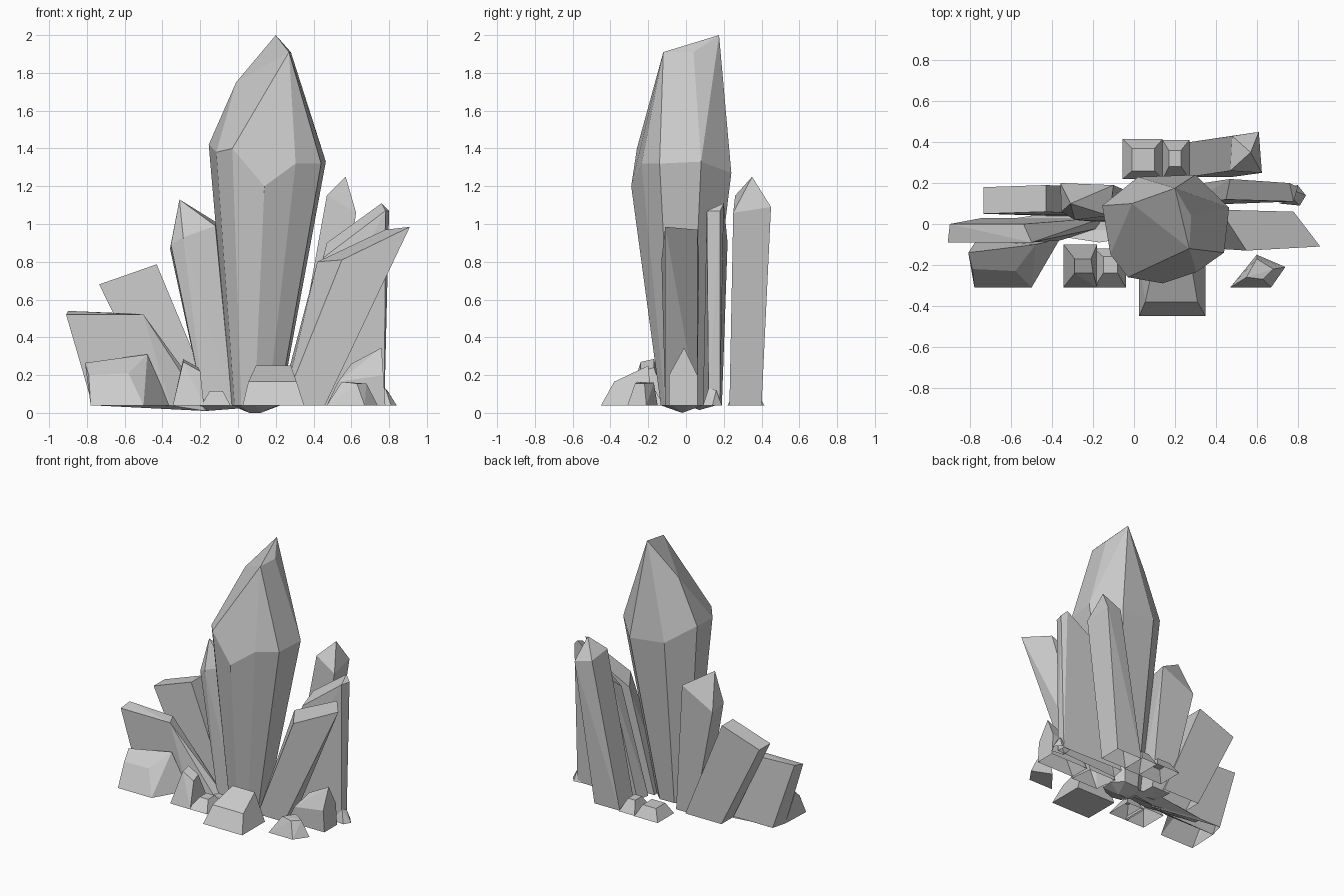
import bpy, bmesh
from mathutils import Vector

Z0 = 0.04  # level on which the shards are cut off


def shard(name, points, hollow=True):
    """Flat-faced convex crystal through the given corners, open at the foot if hollow."""
    bm = bmesh.new()
    for p in points:
        bm.verts.new(p)
    res = bmesh.ops.convex_hull(bm, input=bm.verts)
    junk = list({v for v in res["geom_interior"] if isinstance(v, bmesh.types.BMVert)})
    if junk:
        bmesh.ops.delete(bm, geom=junk, context='VERTS')
    bmesh.ops.dissolve_limit(bm, angle_limit=0.1, verts=bm.verts, edges=bm.edges)
    bmesh.ops.recalc_face_normals(bm, faces=bm.faces)
    if hollow:
        foot = [f for f in bm.faces if all(v.co.z < Z0 + .001 for v in f.verts)
                and f.normal.z < -.99]
        bmesh.ops.delete(bm, geom=foot, context='FACES')
    me = bpy.data.meshes.new(name)
    bm.to_mesh(me)
    bm.free()
    ob = bpy.data.objects.new(name, me)
    bpy.context.collection.objects.link(ob)
    return ob


def rect(x0, x1, y0, y1, z=Z0):
    return [(x, y, z) for x in (x0, x1) for y in (y0, y1)]


def rock(name, foot, cap):
    """Small tapered block: foot rectangle and cap rectangle."""
    return shard(name, rect(*foot) + rect(*cap))


# Main crystal: many-sided shoulder, narrow foot, slanted tip
shoulder = [(-.155, .09, 1.42), (-.115, -.15, 1.38), (-.03, -.26, 1.40),
            (.14, -.29, 1.20), (.305, -.235, 1.32), (.44, -.14, 1.32),
            (.465, .08, 1.33), (.30, .24, 1.27), (.02, .23, 1.30)]
tip = [(.20, .175, 2.0), (.27, -.12, 1.91), (.28, .04, 1.91), (-.01, .10, 1.75)]
centre, foot_centre = Vector((.155, -.02, 0)), Vector((.095, -.02, 0))
foot = []
for x, y, z in shoulder:
    q = foot_centre + (Vector((x, y, 0)) - centre) * .42
    foot.append((q.x, q.y, Z0))
shard("main_crystal", shoulder + tip + foot + [(.06, -.02, 0), (.12, -.02, 0)])

# Left crystals, tall to low
shard("left_tall_crystal",
      [(-.31, .10, 1.13), (-.36, .20, .87), (-.355, .06, .89), (-.29, .02, .93),
       (-.12, .04, .99), (-.10, .19, 1.0), (-.17, .03, .87)]
      + rect(-.18, -.03, .01, .16) + [(-.12, .07, .015)])
shard("left_middle_slab",
      rect(-.735, -.73, .05, .18, .68) + rect(-.435, -.43, .06, .19, .785)
      + rect(-.42, -.12, .04, .18))
shard("left_low_slab",
      [(-.91, -.09, .52), (-.90, .0, .54), (-.54, .0, .525), (-.50, -.09, .52),
       (-.77, -.08, Z0), (-.36, -.08, Z0), (-.74, .03, Z0), (-.15, .03, Z0),
       (-.17, -.02, .01)])
shard("left_front_block",
      [(-.78, -.31, Z0), (-.50, -.31, Z0), (-.36, -.07, Z0), (-.77, -.08, Z0),
       (-.81, -.14, .265), (-.58, -.23, .21), (-.48, -.10, .31), (-.79, -.22, .20)])

# Right leaning slab, and the wide fin behind it
shard("right_leaning_slab",
      [(.91, -.11, .985), (.78, .06, .97), (.55, -.13, .81), (.42, .07, .80),
       (.24, -.11, Z0), (.46, -.11, Z0), (.22, .06, Z0), (.44, .06, Z0)])
shard("right_fin",
      [(.76, .20, 1.11), (.80, .18, 1.07), (.78, .11, 1.07), (.45, .12, .82),
       (.47, .22, .90), (.25, .09, Z0), (.27, .19, Z0), (.775, .12, Z0),
       (.775, .18, Z0)])

# Back right pointed crystal
shard("back_right_crystal",
      [(.57, .35, 1.25), (.47, .26, 1.15), (.48, .43, 1.12), (.61, .45, 1.09),
       (.625, .25, 1.06)] + rect(.27, .48, .23, .40))

# Small shards around the foot
shard("right_small_crystal",
      [(.76, -.01, .345), (.60, -.01, .26), (.53, -.09, .165), (.53, .05, .165),
       (.77, -.09, .2), (.77, .06, .2)] + rect(.47, .78, -.09, .06))
shard("front_block",
      rect(.025, .35, -.45, -.18) + [(.055, -.38, .165), (.31, -.38, .165),
                                     (.095, -.2, .25), (.28, -.2, .25)], False)
shard("front_left_shard",
      rect(-.345, -.18, -.31, -.10)
      + [(-.29, -.17, .285), (-.21, -.17, .24), (-.29, -.24, .27), (-.20, -.24, .22)])
rock("front_left_chip", (-.195, -.04, -.31, -.12), (-.15, -.08, -.24, -.16, .115))
shard("front_right_chip",
      [(.47, -.31, Z0), (.67, -.31, Z0), (.74, -.21, Z0), (.60, -.15, Z0),
       (.55, -.26, .165), (.63, -.27, .155), (.68, -.22, .155), (.60, -.17, .16)], False)
shard("right_chip", [(.71, .10, Z0), (.81, .09, Z0), (.84, .14, Z0), (.80, .19, Z0),
                     (.72, .18, Z0), (.78, .12, .13), (.79, .16, .12)])
rock("back_left_chip", (-.055, .14, .22, .415), (-.01, .10, .26, .37, .12))
rock("back_right_chip", (.14, .27, .22, .41), (.17, .23, .28, .36, .13))

# Shallow underside linking the feet
shard("base_underside",
      rect(-.57, .22, -.03, .03, .04) + [(-.17, -.09, .04), (-.17, .09, .04), (-.17, 0, .01)])
